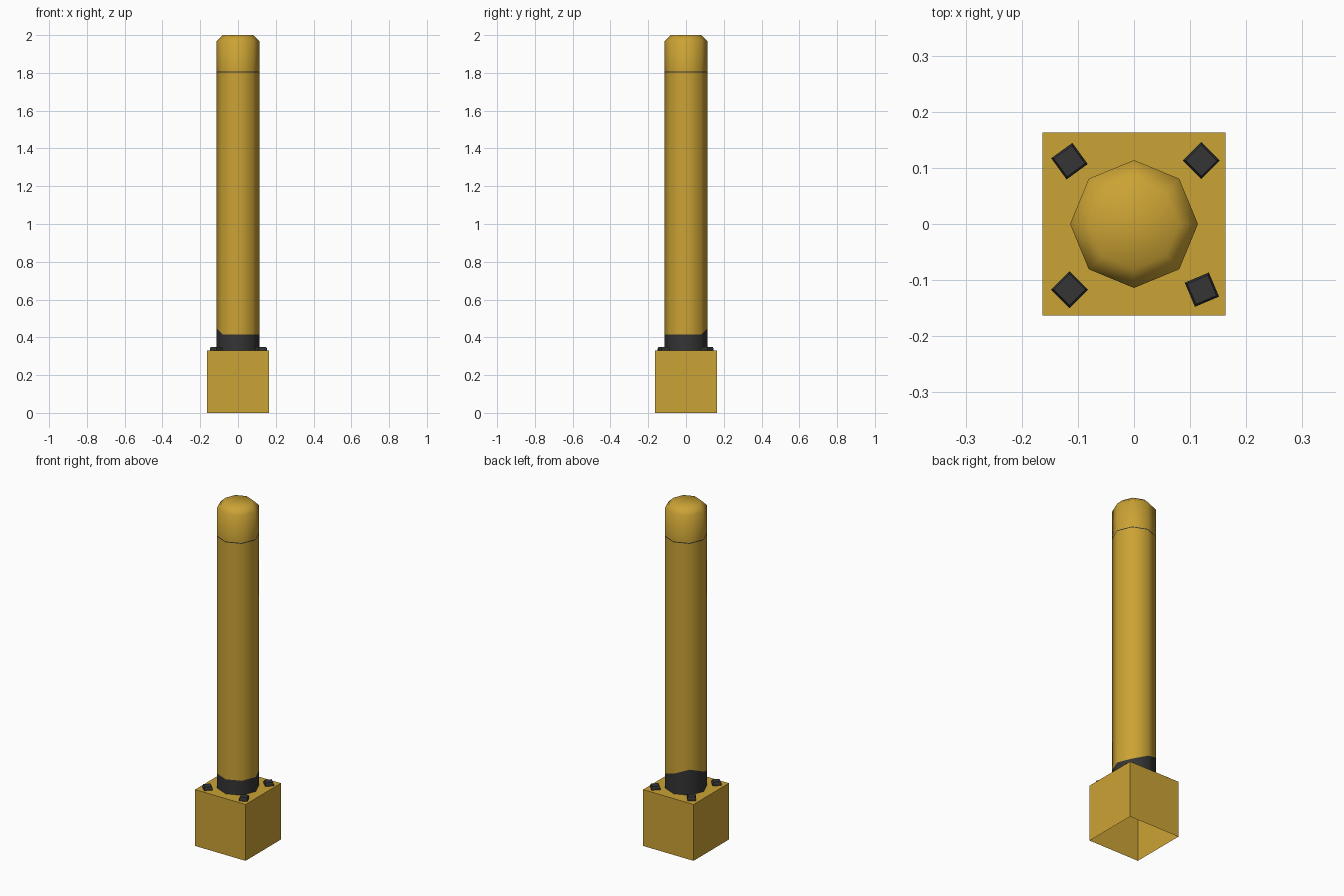
import bpy, bmesh, math

if "Cube" in bpy.data.objects:
    bpy.data.objects.remove(bpy.data.objects["Cube"])

def material(name, rgb):
    m = bpy.data.materials.new(name)
    m.diffuse_color = (*rgb, 1)
    m.use_nodes = True
    m.node_tree.nodes["Principled BSDF"].inputs["Base Color"].default_value = m.diffuse_color
    return m

YELLOW = material("safety_yellow", (0.60, 0.366, 0.035))
DARK = material("dark_grey", (0.035, 0.035, 0.036))

def finish(bm, name, mats, smooth=False):
    bmesh.ops.recalc_face_normals(bm, faces=bm.faces)
    me = bpy.data.meshes.new(name)
    for f in bm.faces:
        f.smooth = smooth
    bm.to_mesh(me)
    bm.free()
    for m in mats:
        me.materials.append(m)
    ob = bpy.data.objects.new(name, me)
    bpy.context.collection.objects.link(ob)
    return ob

# Base box, hollow with an open underside
bm = bmesh.new()
bmesh.ops.create_cube(bm, size=1)
for v in bm.verts:
    v.co = (v.co.x * 0.327, v.co.y * 0.327, (v.co.z + 0.5) * 0.33)
bm.faces.ensure_lookup_table()
bottom = min(bm.faces, key=lambda f: f.calc_center_median().z)
bmesh.ops.delete(bm, geom=[bottom], context='FACES_ONLY')
finish(bm, "base_box", [YELLOW])

# Eight-sided post: dark worn foot, thin seam and chamfered cap
SIDES, R = 8, 0.114

def foot_height(a):
    # the worn foot climbs higher on the back left side
    return 0.415 + 0.065 * max(0, math.cos(a - math.radians(135))) ** 2

# (radius, height or None for the worn edge, colour of the band above)
rings = [(R, 0.33, 1), (R, None, 0), (R, 1.803, 1), (R, 1.808, 0),
         (R, 1.968, 0), (0.08, 2.0, 0)]
bm = bmesh.new()
prev, band = None, 0
for r, z, colour in rings:
    ring = []
    for i in range(SIDES):
        a = 2 * math.pi * i / SIDES
        h = foot_height(a) if z is None else z
        ring.append(bm.verts.new((r * math.cos(a), r * math.sin(a), h)))
    if prev:
        for i in range(SIDES):
            j = (i + 1) % SIDES
            f = bm.faces.new((prev[i], prev[j], ring[j], ring[i]))
            f.material_index = band
    prev, band = ring, colour
tip = bm.verts.new((0, 0, 2.0))
for i in range(SIDES):
    bm.faces.new((prev[i], prev[(i + 1) % SIDES], tip))
finish(bm, "post", [YELLOW, DARK], smooth=True)

# Four square bolt heads, slightly tapered and turned
for n, (x, y, turn) in enumerate([(-0.115, 0.112, 81), (0.12, 0.113, 90),
                                  (-0.115, -0.117, 90), (0.121, -0.117, 68)]):
    bm = bmesh.new()
    levels = [(0.033, 0.325), (0.033, 0.341), (0.028, 0.35)]
    loops = [[bm.verts.new((x + r * math.cos(math.radians(turn + 90 * k)),
                            y + r * math.sin(math.radians(turn + 90 * k)), z))
              for k in range(4)] for r, z in levels]
    for lo, hi in zip(loops, loops[1:]):
        for k in range(4):
            j = (k + 1) % 4
            bm.faces.new((lo[k], lo[j], hi[j], hi[k]))
    bm.faces.new(loops[-1])
    finish(bm, f"bolt_{n + 1}", [DARK])
